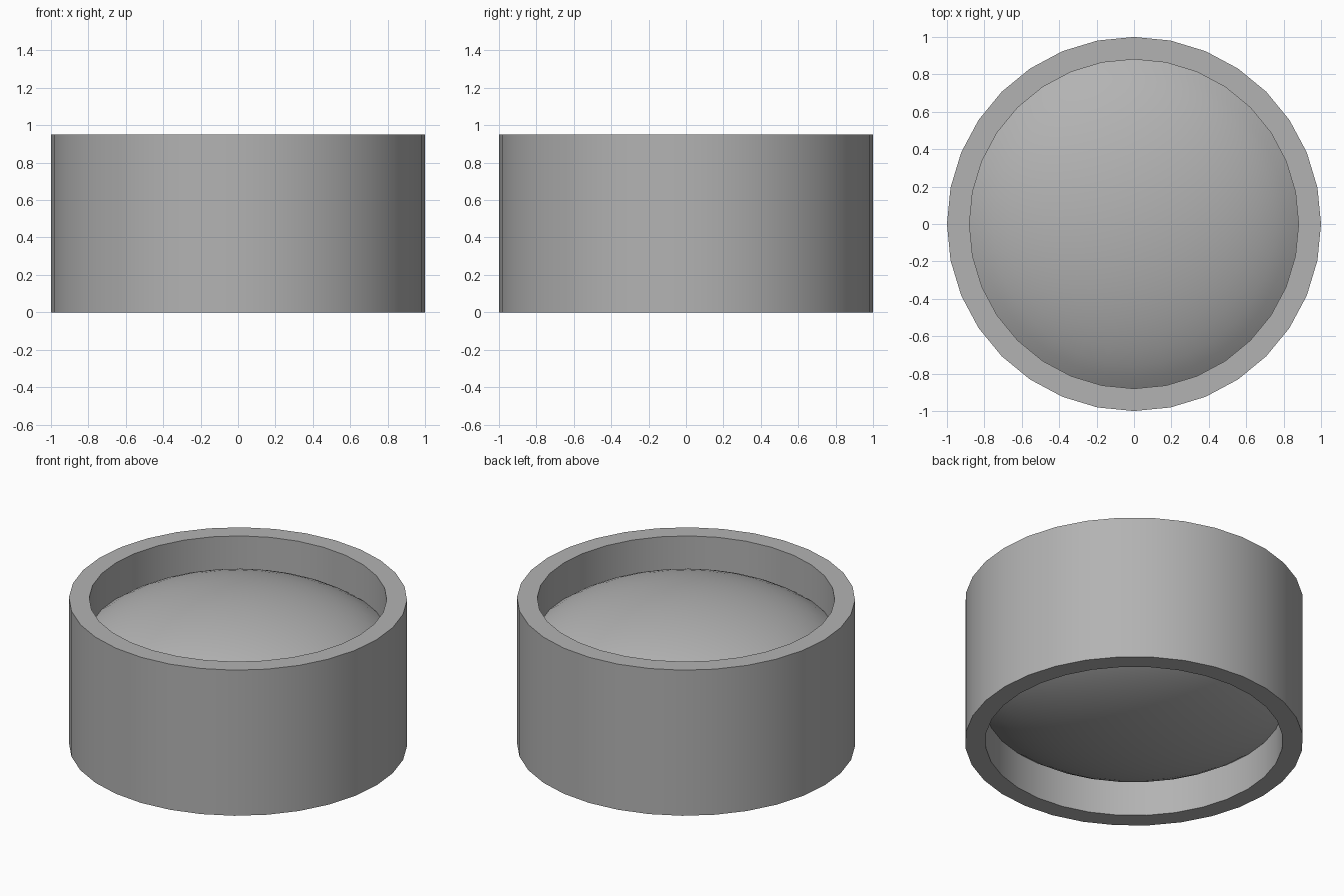
import bpy, bmesh, math

if "Cube" in bpy.data.objects:
    bpy.data.objects.remove(bpy.data.objects["Cube"])

SIDES = 32
R_OUT, R_IN, H = 1.0, 0.88, 0.95

grey = bpy.data.materials.new("grey")
grey.diffuse_color = (0.45, 0.45, 0.45, 1)
grey.use_nodes = True
grey.node_tree.nodes["Principled BSDF"].inputs["Base Color"].default_value = grey.diffuse_color


def lathe(name, profile, closed):
    """Spin an (r, z) profile round the z axis."""
    bm = bmesh.new()
    vs = [bm.verts.new((r, 0, z)) for r, z in profile]
    pairs = list(zip(vs, vs[1:] + vs[:1])) if closed else list(zip(vs, vs[1:]))
    edges = [bm.edges.new(p) for p in pairs]
    bmesh.ops.spin(bm, geom=vs + edges, axis=(0, 0, 1), cent=(0, 0, 0),
                   angle=math.tau, steps=SIDES, use_duplicate=False)
    bmesh.ops.remove_doubles(bm, verts=bm.verts, dist=1e-5)
    bmesh.ops.recalc_face_normals(bm, faces=bm.faces)
    mesh = bpy.data.meshes.new(name)
    bm.to_mesh(mesh)
    bm.free()
    ob = bpy.data.objects.new(name, mesh)
    bpy.context.collection.objects.link(ob)
    mesh.materials.append(grey)
    bpy.ops.object.select_all(action='DESELECT')
    ob.select_set(True)
    bpy.context.view_layer.objects.active = ob
    bpy.ops.object.shade_smooth_by_angle(angle=math.radians(30))
    return ob


# Open tube
lathe("outer_ring", [(R_IN, 0), (R_OUT, 0), (R_OUT, H), (R_IN, H)], True)

# Domed lens: flattened ball trimmed to the bore
A, B = 1.02, H / 2
end = math.acos(R_IN / A)
angles = [math.pi / 2 - (math.pi / 2 - end) * i / 10 for i in range(11)]
top = [(A * math.cos(t), B + B * math.sin(t)) for t in angles]
top[0] = (0, H)
lathe("lens", top + [(r, H - z) for r, z in reversed(top)], False)
